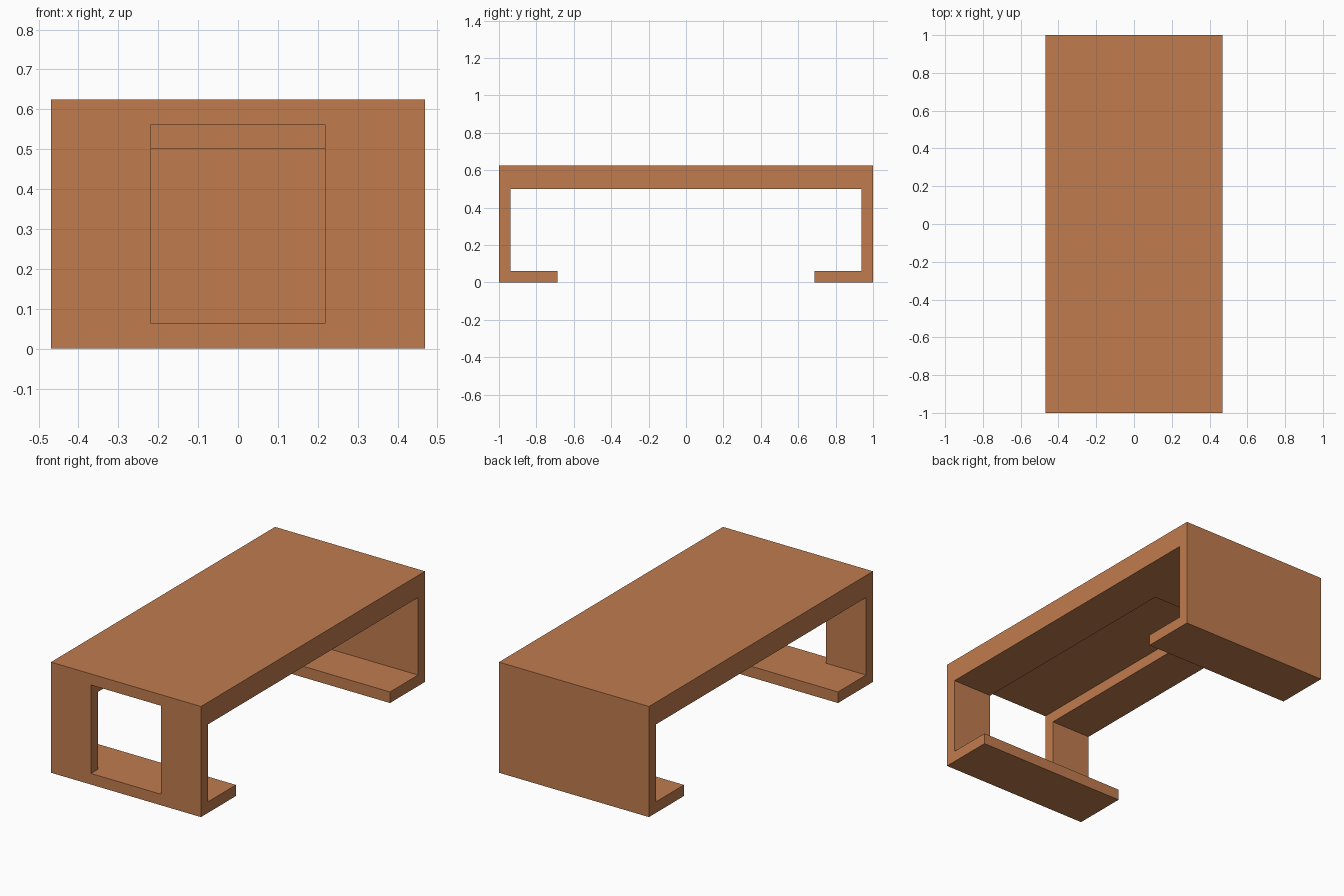
import bpy
import bmesh

default = bpy.data.objects.get("Cube")
if default:
    bpy.data.objects.remove(default, do_unlink=True)

U = 1 / 16          # sheet thickness, the module of the whole design
HALF_W = 7.5 * U    # half width of the table
HALF_L = 1.0        # half length
HEIGHT = 10 * U

wood = bpy.data.materials.new("warm_brown")
COLOUR = (0.53, 0.20, 0.077, 1.0)
wood.diffuse_color = COLOUR
wood.use_nodes = True
wood.node_tree.nodes["Principled BSDF"].inputs["Base Color"].default_value = COLOUR


def extrude_profile(name, profile, half_width):
    """Extrude a closed (y, z) outline symmetrically along x."""
    bm = bmesh.new()
    face = bm.faces.new([bm.verts.new((-half_width, y, z)) for y, z in profile])
    result = bmesh.ops.extrude_face_region(bm, geom=[face])
    moved = [g for g in result["geom"] if isinstance(g, bmesh.types.BMVert)]
    bmesh.ops.translate(bm, verts=moved, vec=(2 * half_width, 0, 0))
    bmesh.ops.recalc_face_normals(bm, faces=bm.faces[:])
    mesh = bpy.data.meshes.new(name)
    bm.to_mesh(mesh)
    bm.free()
    mesh.materials.append(wood)
    obj = bpy.data.objects.new(name, mesh)
    bpy.context.collection.objects.link(obj)
    return obj


# Bent table body: thick top, thin end walls, inward feet
foot = 11 * U
half = [(foot, 0), (HALF_L, 0), (HALF_L, HEIGHT)]
inner = [(foot, U), (HALF_L - U, U), (HALF_L - U, 8 * U)]
outline = (half + [(-y, z) for y, z in reversed(half)]
           + [(-y, z) for y, z in inner] + inner[::-1])
table = extrude_profile("table_body", outline, HALF_W)

# Front window that carries on as a channel under the top
cutter = extrude_profile(
    "window_cutter",
    [(-1.2, U), (7 * U, U), (7 * U, 9 * U), (-1.2, 9 * U)], 3.5 * U)
cutter.hide_render = True

cut = table.modifiers.new("window_and_channel", "BOOLEAN")
cut.operation = "DIFFERENCE"
cut.solver = "EXACT"
cut.object = cutter
bpy.context.view_layer.objects.active = table
bpy.ops.object.modifier_apply(modifier=cut.name)
bpy.data.objects.remove(cutter, do_unlink=True)
